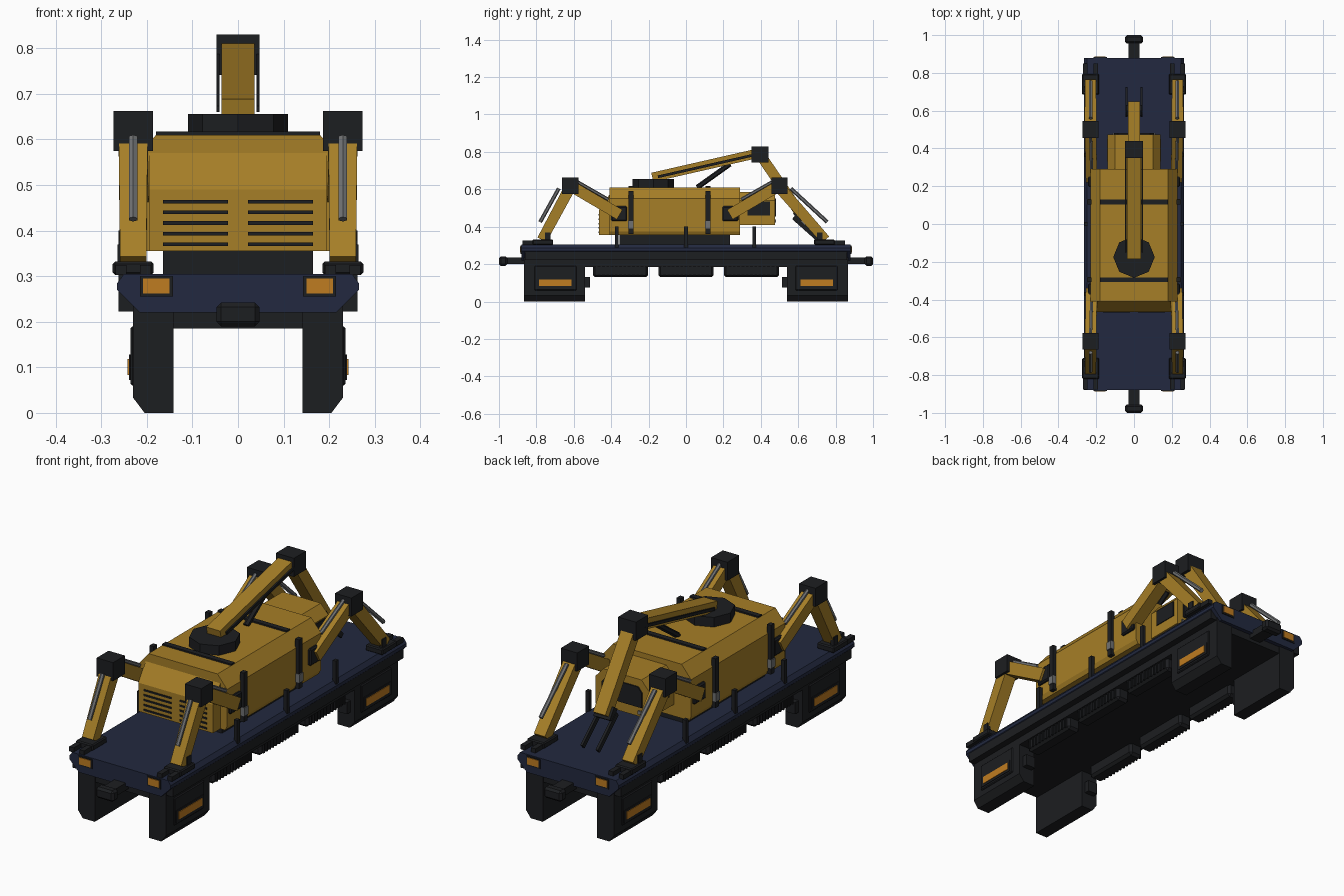
import bpy, bmesh, math
from mathutils import Vector, Matrix

if "Cube" in bpy.data.objects:
    bpy.data.objects.remove(bpy.data.objects["Cube"])


def material(name, rgb):
    m = bpy.data.materials.new(name)
    m.diffuse_color = (*rgb, 1)
    m.use_nodes = True
    m.node_tree.nodes["Principled BSDF"].inputs["Base Color"].default_value = m.diffuse_color
    return m


YELLOW = material("yellow_paint", (0.38, 0.21, 0.02))
NAVY = material("navy_paint", (0.016, 0.022, 0.05))
DARK = material("dark_metal", (0.012, 0.013, 0.015))
ORANGE = material("orange_lamp", (0.52, 0.2, 0.015))
STEEL = material("steel", (0.16, 0.165, 0.17))


def finish(name, bm, mat, bevel=0):
    bmesh.ops.recalc_face_normals(bm, faces=bm.faces)
    me = bpy.data.meshes.new(name)
    bm.to_mesh(me)
    bm.free()
    ob = bpy.data.objects.new(name, me)
    bpy.context.collection.objects.link(ob)
    me.materials.append(mat)
    if bevel:
        mod = ob.modifiers.new("bevel", 'BEVEL')
        mod.width, mod.segments = bevel, 1
    return ob


def box(name, x, y, z, mat, bevel=0):
    """Box from (min, max) pairs."""
    bm = bmesh.new()
    c = [(a + b) / 2 for a, b in (x, y, z)]
    s = [abs(b - a) for a, b in (x, y, z)]
    bmesh.ops.create_cube(bm, size=1, matrix=Matrix.Translation(c) @ Matrix.Diagonal((*s, 1)))
    return finish(name, bm, mat, bevel)


def prism(name, pts, axis, a, b, mat):
    """Closed profile extruded along x (points y,z) or y (points x,z)."""
    bm = bmesh.new()
    put = (lambda p, c: (c, p[0], p[1])) if axis == 'x' else (lambda p, c: (p[0], c, p[1]))
    f = bm.faces.new([bm.verts.new(put(p, a)) for p in pts])
    new = bmesh.ops.extrude_face_region(bm, geom=[f])["geom"]
    d = Vector(put((0, 0), b - a))
    bmesh.ops.translate(bm, vec=d, verts=[v for v in new if isinstance(v, bmesh.types.BMVert)])
    return finish(name, bm, mat)


def beam(name, p, q, w, h, mat, taper=1.0, sides=4):
    """Bar between two points: w across x, h in the other direction."""
    p, q = Vector(p), Vector(q)
    d = (q - p).normalized()
    side = (Vector((1, 0, 0)) - d * d.x).normalized()
    up = d.cross(side)
    bm = bmesh.new()
    rings = []
    for c, k in ((p, 1), (q, taper)):
        ring = []
        for i in range(sides):
            t = 2 * math.pi * (i + 0.5) / sides
            r = 0.5 / math.cos(math.pi / sides) * k
            ring.append(bm.verts.new(c + side * math.cos(t) * r * w + up * math.sin(t) * r * h))
        rings.append(ring)
        bm.faces.new(ring)
    for i in range(sides):
        j = (i + 1) % sides
        bm.faces.new((rings[0][i], rings[0][j], rings[1][j], rings[1][i]))
    return finish(name, bm, mat)


def mirrored(half):
    return half + [(-a, b) for a, b in reversed(half)]


# Carrier deck and chassis
prism("deck", mirrored([(0.215, 0.22), (0.265, 0.27), (0.265, 0.285), (0.25, 0.305)]),
      'y', -0.88, 0.88, NAVY)
box("chassis", (-0.23, 0.23), (-0.86, 0.86), (0.185, 0.24), DARK)
for s in (-1, 1):
    box("side_skirt", (s * 0.2, s * 0.262), (-0.86, 0.86), (0.222, 0.272), DARK)

for e in (-1, 1):
    # Couplers
    box("coupler_shaft", (-0.03, 0.03), (e * 0.85, e * 0.97), (0.2, 0.235), DARK)
    box("coupler_head", (-0.047, 0.047), (e * 0.955, e * 1.0), (0.19, 0.242), DARK, 0.01)
    for s in (-1, 1):
        # End lamps
        box("lamp_frame", (s * 0.143, s * 0.215), (e * 0.87, e * 0.884), (0.255, 0.3), DARK)
        box("lamp", (s * 0.15, s * 0.208), (e * 0.87, e * 0.887), (0.262, 0.295), ORANGE)
        # Hover pods at the corners
        prism("pod", [(s * 0.142, 0), (s * 0.205, 0), (s * 0.23, 0.033), (s * 0.23, 0.24),
                      (s * 0.142, 0.24)], 'y', e * 0.54, e * 0.865, DARK)
        box("pod_panel", (s * 0.225, s * 0.236), (e * 0.585, e * 0.81), (0.06, 0.19), DARK, 0.004)
        box("pod_lamp_frame", (s * 0.23, s * 0.239), (e * 0.6, e * 0.8), (0.072, 0.128), DARK)
        box("pod_lamp", (s * 0.23, s * 0.242), (e * 0.612, e * 0.785), (0.083, 0.118), ORANGE)
        box("pod_nub", (s * 0.16, s * 0.21), (e * 0.513, e * 0.545), (0.075, 0.13), DARK)

for s in (-1, 1):
    # Ribbed tanks under the deck
    for y in (-0.35, 0, 0.35):
        box("tank", (s * 0.15, s * 0.22), (y - 0.148, y + 0.148), (0.13, 0.2), DARK, 0.012)
        for i in range(12):
            c = y - 0.126 + i * 0.0229
            box("tank_rib", (s * 0.2, s * 0.226), (c - 0.004, c + 0.004), (0.14, 0.19), DARK)
    # Deck stanchions
    for y in (-0.37, 0, 0.365):
        box("stanchion", (s * 0.245, s * 0.262), (y - 0.01, y + 0.01), (0.27, 0.4), DARK)

# Machine body
box("body_base", (-0.165, 0.165), (-0.355, 0.235), (0.3, 0.37), DARK)
prism("body", mirrored([(0.22, 0.355), (0.23, 0.375), (0.23, 0.55), (0.18, 0.61)]),
      'y', -0.41, 0.29, YELLOW)
prism("hood", [(-0.4, 0.355), (-0.465, 0.355), (-0.465, 0.49), (-0.41, 0.57), (-0.4, 0.57)],
      'x', -0.195, 0.195, YELLOW)
for s in (-1, 1):
    for i in range(5):
        z = 0.37 + i * 0.0233
        box("grille_slot", (s * 0.022, s * 0.165), (-0.469, -0.46), (z - 0.004, z + 0.004), DARK)

# Cab at the rear with windows
prism("cab", mirrored([(0.14, 0.41), (0.14, 0.54), (0.1, 0.585)]), 'y', 0.28, 0.475, YELLOW)
prism("rear_window", mirrored([(0.105, 0.455), (0.105, 0.525), (0.085, 0.55)]),
      'y', 0.47, 0.481, DARK)
for s in (-1, 1):
    box("side_window", (s * 0.13, s * 0.144), (0.33, 0.45), (0.46, 0.535), DARK)
    box("cab_lamp", (s * 0.085, s * 0.115), (0.47, 0.482), (0.422, 0.438), STEEL)

# Straps over the body
for y in (-0.295, 0.117):
    box("roof_strap", (-0.18, 0.18), (y - 0.013, y + 0.013), (0.6, 0.617), DARK)
    for s in (-1, 1):
        box("side_strap", (s * 0.225, s * 0.246), (y - 0.013, y + 0.013), (0.36, 0.592), DARK)
        box("strap_buckle", (s * 0.225, s * 0.25), (y - 0.015, y + 0.015), (0.39, 0.43), STEEL)

# Four bracing legs: hip, knee and foot positions along y
for e, hip, knee, ankle in ((-1, 0.355, 0.62, 0.77), (1, 0.235, 0.5, 0.745)):
    for s in (-1, 1):
        x = s * 0.23

        def at(y, z, dx=0.0):
            return (x + s * dx, e * y, z)

        box("hip_socket", (s * 0.2, s * 0.243), (e * (hip - 0.04), e * (hip + 0.045)),
            (0.43, 0.51), DARK, 0.006)
        beam("upper_leg", at(hip, 0.465, -0.005), at(knee, 0.62), 0.06, 0.06, YELLOW)
        beam("upper_ram", at(hip + 0.06, 0.545, -0.005), at(knee - 0.03, 0.645), 0.016, 0.016, STEEL, 1, 6)
        box("knee", (x - 0.043, x + 0.043), (e * (knee - 0.044), e * (knee + 0.044)),
            (0.575, 0.662), DARK)
        beam("lower_leg", at(knee, 0.61), at(ankle, 0.33), 0.064, 0.06, YELLOW, 0.9)
        beam("lower_ram", at(knee + 0.06, 0.605), at(ankle + 0.01, 0.425), 0.018, 0.018, STEEL, 1, 6)
        # Clamped foot with two toes
        box("foot", (x - 0.045, x + 0.045), (e * (ankle - 0.06), e * (ankle + 0.05)),
            (0.303, 0.332), DARK, 0.005)
        for d in (-0.027, 0.027):
            box("toe", (x + d - 0.012, x + d + 0.012), (e * (ankle + 0.04), e * (ankle + 0.105)),
                (0.303, 0.325), DARK)
        box("foot_bracket", (x + s * 0.018, x + s * 0.034), (e * (ankle - 0.045), e * (ankle - 0.015)),
            (0.33, 0.37), DARK)

# Octagonal turret
bm = bmesh.new()
bmesh.ops.create_cone(bm, cap_ends=True, segments=8, radius1=0.11, radius2=0.11, depth=0.055,
                      matrix=Matrix.Translation((0, -0.175, 0.628)))
finish("turret", bm, DARK)

# Crane arm
beam("boom", (0, -0.18, 0.664), (0, 0.395, 0.795), 0.072, 0.05, YELLOW)
for s in (-1, 1):
    beam("boom_rail", (s * 0.044, -0.15, 0.667), (s * 0.044, 0.37, 0.785), 0.007, 0.014, DARK)
    beam("claw_prong", (s * 0.04, 0.575, 0.45), (s * 0.04, 0.715, 0.325), 0.012, 0.024, DARK)
beam("boom_ram", (0, 0.06, 0.61), (0, 0.235, 0.735), 0.024, 0.024, DARK, 1, 6)
box("elbow", (-0.047, 0.047), (0.35, 0.44), (0.742, 0.83), DARK)
beam("forearm", (0, 0.4, 0.78), (0, 0.625, 0.45), 0.064, 0.055, YELLOW)
beam("claw_wrist", (0, 0.585, 0.48), (0, 0.618, 0.43), 0.086, 0.03, DARK)
